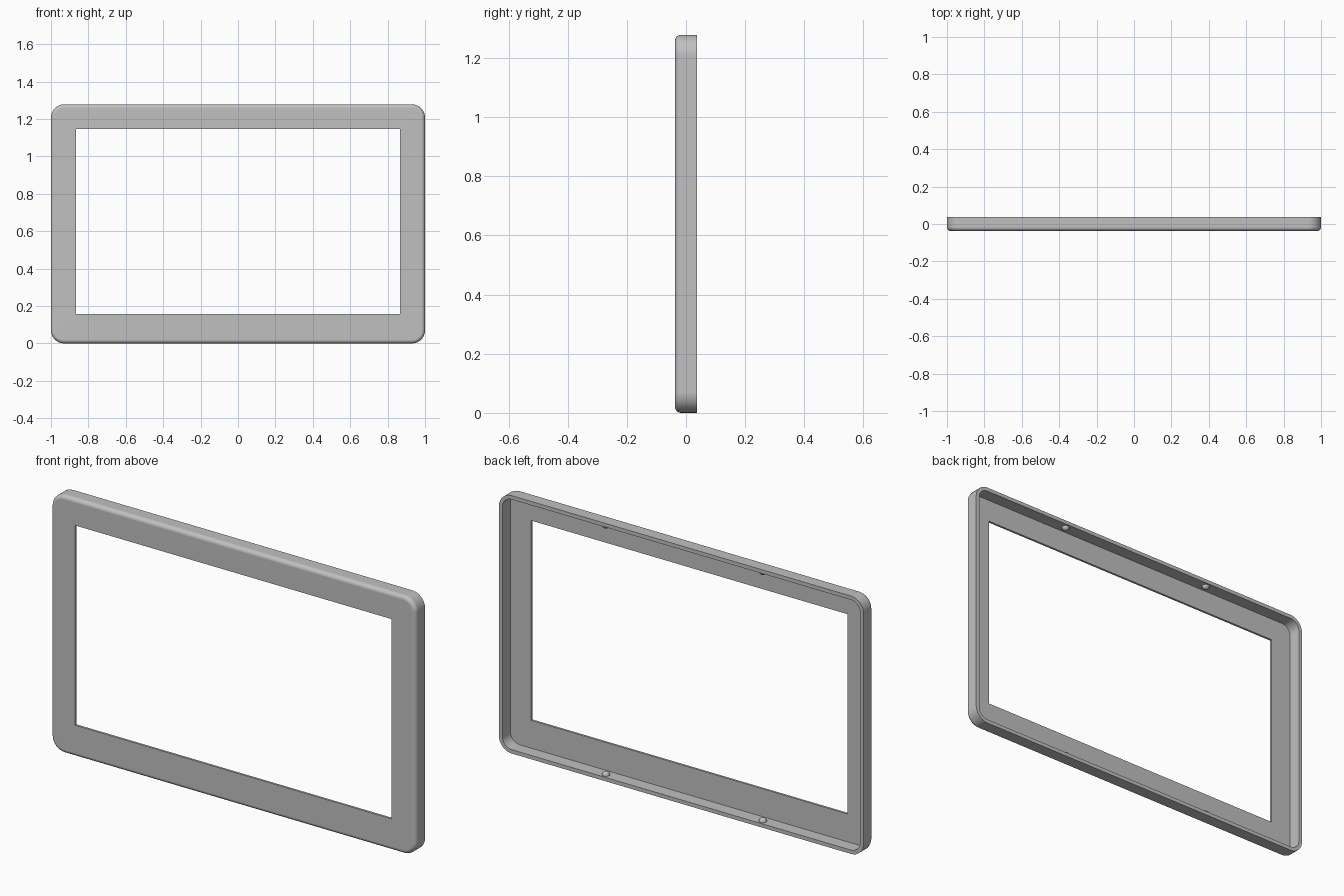
import bpy, bmesh, math

cube = bpy.data.objects.get("Cube")
if cube:
    bpy.data.objects.remove(cube, do_unlink=True)

W, H, D = 1.0, 0.639, 0.037      # half width, half height, half depth
WALL, PLATE = 0.019, 0.011       # rim and front plate thickness
FILLET, CORNER = 0.02, 0.07
OPEN_W, OPEN_H, OPEN_Z = 0.867, 0.495, 0.013

grey = bpy.data.materials.new("grey plastic")
grey.use_nodes = True
colour = (0.53, 0.53, 0.53, 1)
grey.diffuse_color = colour
grey.node_tree.nodes["Principled BSDF"].inputs["Base Color"].default_value = colour


def rounded_loop(bm, w, h, r, y, dz=0, steps=8):
    """Rounded rectangle of vertices facing the front."""
    verts = []
    for k, (sx, sz) in enumerate([(1, 1), (-1, 1), (-1, -1), (1, -1)]):
        for i in range(steps + 1):
            a = math.pi / 2 * (k + i / steps)
            verts.append(bm.verts.new((sx * (w - r) + r * math.cos(a), y,
                                       H + dz + sz * (h - r) + r * math.sin(a))))
    return verts


def finish(bm, name):
    bmesh.ops.recalc_face_normals(bm, faces=bm.faces)
    mesh = bpy.data.meshes.new(name)
    bm.to_mesh(mesh)
    bm.free()
    mesh.materials.append(grey)
    ob = bpy.data.objects.new(name, mesh)
    bpy.context.collection.objects.link(ob)
    bpy.ops.object.select_all(action='DESELECT')
    ob.select_set(True)
    bpy.context.view_layer.objects.active = ob
    bpy.ops.object.shade_smooth_by_angle(angle=math.radians(35))
    return ob


# Bezel: closed cross-section swept through rounded rectangles
bm = bmesh.new()
loops = [rounded_loop(bm, OPEN_W, OPEN_H, 0, -D, OPEN_Z)]
for i in range(7):
    a = math.pi / 2 * i / 6
    inset = FILLET * (1 - math.sin(a))
    loops.append(rounded_loop(bm, W - inset, H - inset, CORNER - inset,
                              -D + FILLET * (1 - math.cos(a))))
loops.append(rounded_loop(bm, W, H, CORNER, D))
for y in (D, -D + PLATE):
    loops.append(rounded_loop(bm, W - WALL, H - WALL, CORNER - WALL, y))
loops.append(rounded_loop(bm, OPEN_W, OPEN_H, 0, -D + PLATE, OPEN_Z))
for a, b in zip(loops, loops[1:] + loops[:1]):
    for i in range(len(a)):
        j = (i + 1) % len(a)
        bm.faces.new((a[i], a[j], b[j], b[i]))
bmesh.ops.remove_doubles(bm, verts=bm.verts, dist=1e-5)
bezel = finish(bm, "bezel")
bezel.modifiers.new("flat faces", 'WEIGHTED_NORMAL').keep_sharp = True

# Snap bumps on the inner top and bottom walls
for level, z in (("bottom", WALL), ("top", 2 * H - WALL)):
    for side, x in (("left", 0.43), ("right", -0.43)):
        bm = bmesh.new()
        bmesh.ops.create_uvsphere(bm, u_segments=20, v_segments=12, radius=0.018)
        bmesh.ops.translate(bm, vec=(x, 0.012, z), verts=bm.verts)
        finish(bm, f"snap_bump_{level}_{side}")
